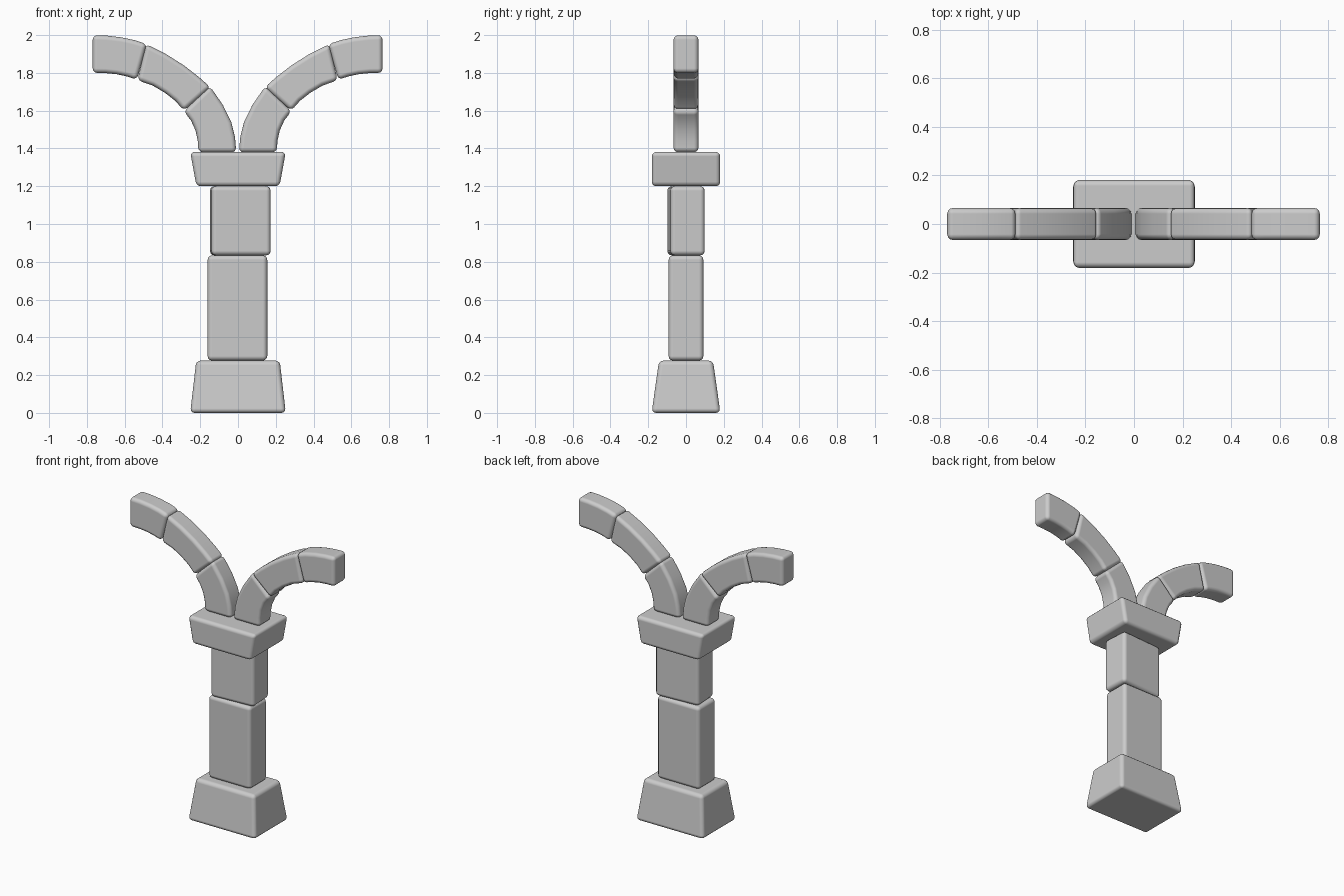
import bpy, bmesh, math

if "Cube" in bpy.data.objects:
    bpy.data.objects.remove(bpy.data.objects["Cube"])


def finish(name, bm, bevel=0.024):
    """Turn a bmesh into a soft-edged stone object."""
    bmesh.ops.recalc_face_normals(bm, faces=bm.faces)
    me = bpy.data.meshes.new(name)
    bm.to_mesh(me)
    bm.free()
    ob = bpy.data.objects.new(name, me)
    bpy.context.collection.objects.link(ob)
    mod = ob.modifiers.new("rounded_edges", 'BEVEL')
    mod.width = bevel
    mod.segments = 3
    mod.limit_method = 'ANGLE'
    mod.angle_limit = math.radians(38)
    mod.harden_normals = True
    for p in me.polygons:
        p.use_smooth = True
    bpy.context.view_layer.objects.active = ob
    ob.select_set(True)
    bpy.ops.object.shade_smooth_by_angle(angle=math.radians(40))
    ob.select_set(False)
    return ob


def block(name, z0, z1, bottom, top, x=0.0, turn=0.0):
    """Tapered block; bottom and top are (half width, half depth)."""
    bm = bmesh.new()
    rings = [[bm.verts.new((sx * hx, sy * hy, z))
              for sx, sy in ((-1, -1), (1, -1), (1, 1), (-1, 1))]
             for z, (hx, hy) in ((z0, bottom), (z1, top))]
    bm.faces.new(rings[0])
    bm.faces.new(rings[1])
    for i in range(4):
        j = (i + 1) % 4
        bm.faces.new((rings[0][i], rings[0][j], rings[1][j], rings[1][i]))
    ob = finish(name, bm)
    ob.location.x = x
    ob.rotation_euler.z = math.radians(turn)


def arch_stone(name, outer, inner, side):
    """Curved stone: outer and inner edges in the xz plane, extruded in y."""
    pts = outer + inner[::-1]
    bm = bmesh.new()
    front, back = ([bm.verts.new((side * x - 0.002, y, z)) for x, z in pts]
                   for y in (-0.066, 0.066))
    n, m = len(outer), len(pts)
    for i in range(m):
        j = (i + 1) % m
        bm.faces.new((front[i], front[j], back[j], back[i]))
    bm.faces.new(front)
    bm.faces.new(back)
    finish(name, bm)


# Pillar
block("base", 0.0, 0.277, (0.253, 0.182), (0.221, 0.143))
block("lower_shaft", 0.277, 0.834, (0.158, 0.092), (0.158, 0.092), -0.003)
block("upper_shaft", 0.834, 1.2, (0.157, 0.091), (0.157, 0.091), 0.012, 3.5)
block("capital", 1.2, 1.382, (0.22, 0.181), (0.253, 0.181))

# Arch arms, three stones on each side
stones = [
    ("arch_lower_stone",
     [(0.007, 1.38), (0.014, 1.46), (0.034, 1.54), (0.078, 1.63), (0.147, 1.73)],
     [(0.207, 1.38), (0.211, 1.44), (0.223, 1.495), (0.247, 1.548), (0.285, 1.597)]),
    ("arch_middle_stone",
     [(0.143, 1.723), (0.205, 1.778), (0.285, 1.84), (0.38, 1.9), (0.485, 1.953)],
     [(0.284, 1.6), (0.33, 1.652), (0.385, 1.695), (0.45, 1.733), (0.53, 1.761)]),
    ("arch_end_stone",
     [(0.48, 1.952), (0.545, 1.973), (0.615, 1.988), (0.69, 1.997), (0.767, 2.0)],
     [(0.533, 1.764), (0.585, 1.781), (0.64, 1.793), (0.7, 1.799), (0.767, 1.8)]),
]
for side, label in ((-1, "left"), (1, "right")):
    for name, outer, inner in stones:
        arch_stone(f"{label}_{name}", outer, inner, side)
